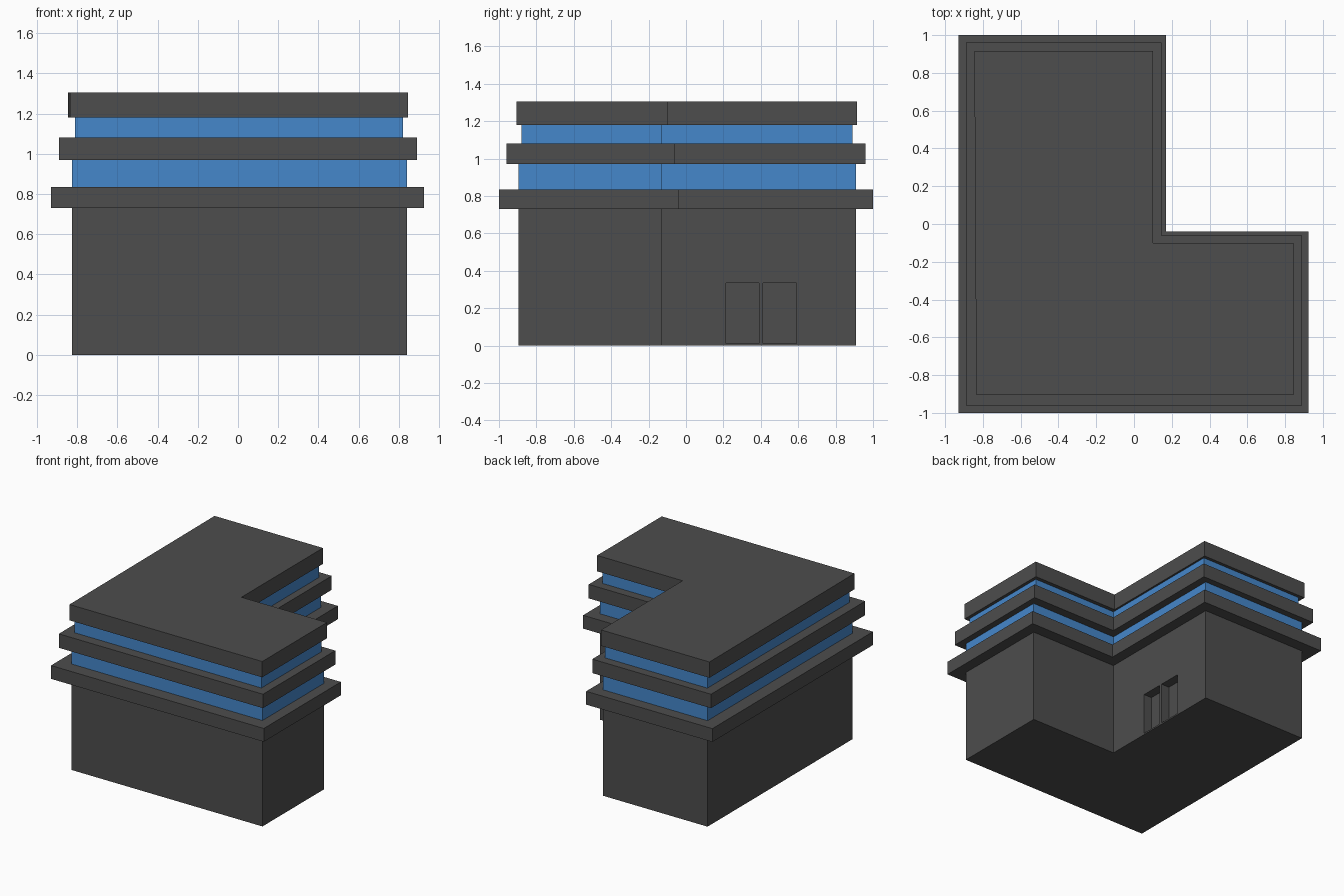
import bpy
import bmesh

if "Cube" in bpy.data.objects:
    bpy.data.objects.remove(bpy.data.objects["Cube"])


def material(name, rgb):
    m = bpy.data.materials.new(name)
    m.diffuse_color = (*rgb, 1.0)
    m.use_nodes = True
    m.node_tree.nodes["Principled BSDF"].inputs["Base Color"].default_value = m.diffuse_color
    return m


GREY = material("dark grey", (0.075, 0.075, 0.075))
BLUE = material("window blue", (0.06, 0.245, 0.60))


def prism(name, outline, z0, z1, mat):
    """Extrude a flat outline from z0 up to z1."""
    bm = bmesh.new()
    base = bm.faces.new([bm.verts.new((x, y, z0)) for x, y in outline])
    top = bmesh.ops.extrude_face_region(bm, geom=[base], use_keep_orig=True)
    for v in top["geom"]:
        if isinstance(v, bmesh.types.BMVert):
            v.co.z = z1
    bmesh.ops.recalc_face_normals(bm, faces=bm.faces[:])
    mesh = bpy.data.meshes.new(name)
    bm.to_mesh(mesh)
    bm.free()
    mesh.materials.append(mat)
    obj = bpy.data.objects.new(name, mesh)
    bpy.context.collection.objects.link(obj)
    return obj


def l_shape(x0, x1, y0, y1, xi, yi, slant=0.0):
    """L outline with its notch at back right; slant shifts the front left corner."""
    return [(x0 + slant, y0), (x1, y0), (x1, yi), (xi, yi), (xi, y1), (x0, y1)]


WALL = l_shape(-0.825, 0.84, -0.895, 0.91, 0.085, -0.13)
UPPER = l_shape(-0.81, 0.82, -0.88, 0.89, 0.085, -0.13)

# Ground floor and the two window bands
walls = prism("walls", WALL, 0.0, 0.73, GREY)
prism("lower_window_band", WALL, 0.835, 0.97, BLUE)
prism("upper_window_band", UPPER, 1.08, 1.18, BLUE)

# Overhanging slabs, each smaller than the one below
prism("lower_slab", l_shape(-0.93, 0.925, -1.0, 1.0, 0.17, -0.04), 0.73, 0.835, GREY)
prism("middle_slab", l_shape(-0.89, 0.89, -0.96, 0.96, 0.145, -0.06), 0.97, 1.08, GREY)
prism("roof_slab", l_shape(-0.845, 0.845, -0.905, 0.915, 0.10, -0.10, 0.01), 1.18, 1.305, GREY)

# Two door recesses in the notch wall
for i, (ya, yb) in enumerate([(0.215, 0.39), (0.412, 0.59)]):
    cutter = prism(f"door_cutter_{i + 1}",
                   [(0.015, ya), (0.2, ya), (0.2, yb), (0.015, yb)], 0.012, 0.335, GREY)
    cutter.hide_render = True
    cutter.hide_set(True)
    cut = walls.modifiers.new(f"door_recess_{i + 1}", "BOOLEAN")
    cut.operation = "DIFFERENCE"
    cut.solver = "EXACT"
    cut.object = cutter
